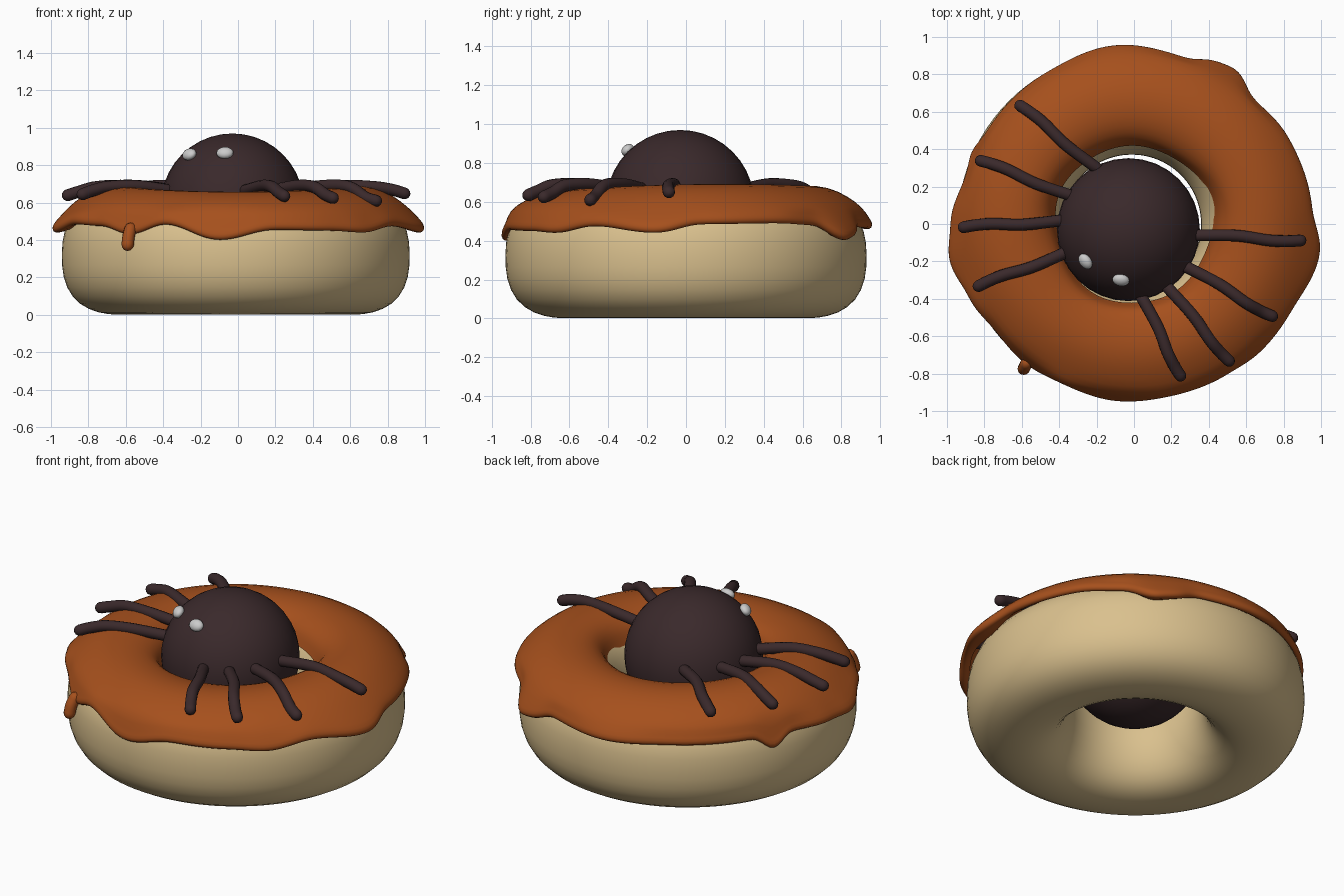
import bpy, bmesh, math
from mathutils import Vector

if "Cube" in bpy.data.objects:
    bpy.data.objects.remove(bpy.data.objects["Cube"])


def material(name, rgb):
    m = bpy.data.materials.new(name)
    m.diffuse_color = (*rgb, 1)
    m.use_nodes = True
    m.node_tree.nodes["Principled BSDF"].inputs["Base Color"].default_value = m.diffuse_color
    return m


DOUGH = material("dough", (0.70, 0.53, 0.27))
ICING = material("orange_icing", (0.38, 0.08, 0.012))
CHOC = material("dark_chocolate", (0.042, 0.022, 0.024))


def finish(name, bm, mat=None, subsurf=0):
    bmesh.ops.recalc_face_normals(bm, faces=bm.faces)
    me = bpy.data.meshes.new(name)
    bm.to_mesh(me)
    bm.free()
    for p in me.polygons:
        p.use_smooth = True
    ob = bpy.data.objects.new(name, me)
    bpy.context.collection.objects.link(ob)
    if mat:
        me.materials.append(mat)
    if subsurf:
        s = ob.modifiers.new("smooth", 'SUBSURF')
        s.levels = s.render_levels = subsurf
    return ob


def lathe(name, profile_at, steps, mat, closed, subsurf):
    """Sweep a profile, which may vary with angle, around z."""
    bm = bmesh.new()
    rings = []
    for i in range(steps):
        a = 2 * math.pi * i / steps
        rings.append([bm.verts.new((r * math.cos(a), r * math.sin(a), z))
                      for r, z in profile_at(a)])
    n = len(rings[0])
    for i in range(steps):
        p, q = rings[i], rings[(i + 1) % steps]
        for j in range(n if closed else n - 1):
            k = (j + 1) % n
            bm.faces.new((p[j], q[j], q[k], p[k]))
    return finish(name, bm, mat, subsurf)


def tube(name, pts, radius, mat, sides=12):
    """Round-ended tube along a few smoothed path points."""
    pts = [Vector(p) for p in pts]
    path = []
    ext = [2 * pts[0] - pts[1]] + pts + [2 * pts[-1] - pts[-2]]
    for i in range(1, len(ext) - 2):
        a, b, c, d = ext[i - 1:i + 3]
        for s in range(5):
            t = s / 5
            path.append(0.5 * (2 * b + (c - a) * t + (2 * a - 5 * b + 4 * c - d) * t * t
                               + (3 * b - a - 3 * c + d) * t ** 3))
    path.append(pts[-1])
    t0, t1 = (path[0] - path[1]).normalized(), (path[-1] - path[-2]).normalized()
    caps = [(math.sin(k), math.cos(k)) for k in (0.5, 1.0, 1.45)]
    rings = [(path[0] + t0 * radius * s, radius * c) for s, c in reversed(caps)]
    rings += [(p, radius) for p in path]
    rings += [(path[-1] + t1 * radius * s, radius * c) for s, c in caps]
    bm = bmesh.new()
    loops = []
    for i, (p, r) in enumerate(rings):
        d = (rings[min(i + 1, len(rings) - 1)][0] - rings[max(i - 1, 0)][0]).normalized()
        u = d.cross(Vector((0.3, 0.2, 1)) if abs(d.z) < 0.8 else Vector((1, 0, 0))).normalized()
        v = d.cross(u)
        loops.append([bm.verts.new(p + r * (u * math.cos(2 * math.pi * k / sides)
                                            + v * math.sin(2 * math.pi * k / sides)))
                      for k in range(sides)])
    for p, q in zip(loops, loops[1:]):
        for k in range(sides):
            m = (k + 1) % sides
            bm.faces.new((p[k], p[m], q[m], q[k]))
    bm.faces.new(loops[0])
    bm.faces.new(loops[-1])
    return finish(name, bm, mat)


# Dough ring
dough_profile = [(0.58, 0), (0.68, 0), (0.79, 0.025), (0.88, 0.09), (0.93, 0.2), (0.935, 0.33),
                 (0.925, 0.45), (0.87, 0.55), (0.75, 0.62), (0.6, 0.635), (0.49, 0.6),
                 (0.41, 0.5), (0.365, 0.36), (0.375, 0.22), (0.42, 0.1), (0.49, 0.03)]
dough = lathe("dough_ring", lambda a: dough_profile, 48, DOUGH, True, 1)
dough.location.x = -0.012

# Icing: outer edge radius and height by angle in degrees, drips included
EDGE = [(5, .96, .485), (30, .95, .49), (46, .93, .48), (57, .995, .40), (63, .98, .42),
        (72, .935, .47), (97, .965, .46), (120, .94, .47), (149, .935, .47), (156, .955, .39),
        (163, .94, .46), (180, .985, .45), (191, 1.01, .44), (204, .97, .485), (218, .94, .475),
        (232, .95, .43), (245, .94, .485), (264, .955, .40), (282, .945, .455), (302, .95, .45),
        (315, .965, .44), (330, .965, .475), (351, 1.01, .44), (365, .96, .485)]


def edge(a):
    d = math.degrees(a)
    d += 360 if d < 5 else 0
    for (a0, r0, z0), (a1, r1, z1) in zip(EDGE, EDGE[1:]):
        if a0 <= d <= a1:
            t = (1 - math.cos(math.pi * (d - a0) / (a1 - a0))) / 2
            return r0 + (r1 - r0) * t, z0 + (z1 - z0) * t


def icing_profile(a):
    r, z = edge(a)
    w = 0.008 * math.sin(3 * a + 0.5) + 0.006 * math.sin(5 * a)
    lift = 0.012 * math.sin(a) + 0.01 * math.cos(2 * a)
    return [(0.42 + w, 0.53), (0.435 + w, 0.57), (0.455 + w, 0.62), (0.52, 0.665 + lift),
            (0.62, 0.685 + lift), (0.73, 0.675 + lift), (0.83, 0.63 + lift),
            (0.91, 0.57 + lift / 2), (r - 0.02, z + 0.06), (r, z + 0.03),
            (r - 0.005, z + 0.003), (r - 0.03, z - 0.005), (0.905, z + 0.02)]


lathe("icing", icing_profile, 120, ICING, False, 1)
tube("icing_drip", [(-.575, -.745, .46), (-.585, -.765, .42), (-.59, -.775, .375)], 0.033, ICING)

# Spider body
bm = bmesh.new()
bmesh.ops.create_uvsphere(bm, u_segments=32, v_segments=20, radius=0.382)
body = finish("spider_body", bm, CHOC)
body.location = (-0.03, -0.03, 0.588)

# Spider legs: inner end, tip, tip height
LEGS = [((-.20, .30), (-.61, .63), .65), ((-.33, .15), (-.82, .335), .64),
        ((-.38, .02), (-.91, -.02), .64), ((-.36, -.15), (-.83, -.335), .645),
        ((.32, -.06), (.89, -.085), .65), ((.26, -.22), (.74, -.49), .61),
        ((.18, -.34), (.51, -.73), .625), ((.04, -.39), (.25, -.81), .635)]
for i, (s, e, z) in enumerate(LEGS):
    s, e = Vector(s), Vector(e)
    side = Vector((-(e - s).y, (e - s).x)) * 0.02
    heights = [(0, .665), (.4, .69), (.7, .685), (.88, z + .02), (1, z)]
    pts = [((s + (e - s) * t + side * math.sin(t * 6))[:] + (h,)) for t, h in heights]
    tube(f"spider_leg_{i + 1}", pts, 0.032, CHOC)

# Eyes, flattened against the body
for name, p in (("left_eye", (-.26, -.20, .858)), ("right_eye", (-.07, -.30, .866))):
    bm = bmesh.new()
    bmesh.ops.create_uvsphere(bm, u_segments=14, v_segments=10, radius=1)
    eye = finish(name, bm)
    eye.location = p
    eye.scale = (0.046, 0.036, 0.028)
    eye.rotation_mode = 'QUATERNION'
    eye.rotation_quaternion = (Vector(p) - body.location).to_track_quat('Z', 'Y')
